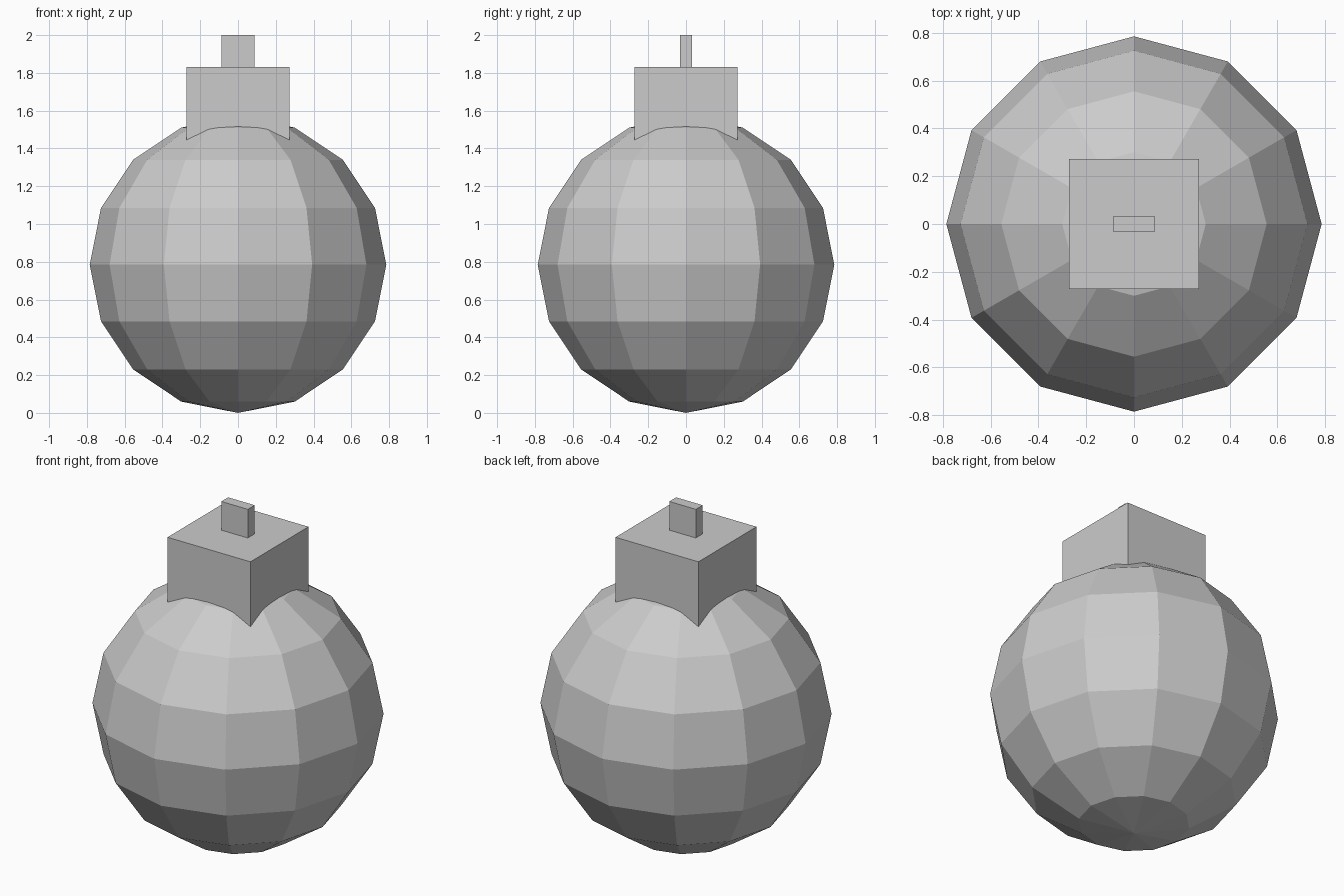
import bpy
import bmesh
from mathutils import Matrix

old = bpy.data.objects.get("Cube")
if old:
    bpy.data.objects.remove(old, do_unlink=True)

GREY = (0.6, 0.6, 0.6, 1.0)
RADIUS = 0.785

mat = bpy.data.materials.new("plain_grey")
mat.use_nodes = True
mat.diffuse_color = GREY
mat.node_tree.nodes["Principled BSDF"].inputs["Base Color"].default_value = GREY


def add_part(name, bm):
    mesh = bpy.data.meshes.new(name)
    bm.to_mesh(mesh)
    bm.free()
    mesh.materials.append(mat)
    obj = bpy.data.objects.new(name, mesh)
    bpy.context.collection.objects.link(obj)
    return obj


def add_box(name, size, bottom, top):
    bm = bmesh.new()
    move = Matrix.Translation((0, 0, (bottom + top) / 2))
    scale = Matrix.Diagonal((size[0], size[1], top - bottom, 1))
    bmesh.ops.create_cube(bm, size=1, matrix=move @ scale)
    return add_part(name, bm)


# Faceted ball
ball = bmesh.new()
bmesh.ops.create_uvsphere(ball, u_segments=12, v_segments=8, radius=RADIUS,
                          matrix=Matrix.Translation((0, 0, RADIUS)))
add_part("ball", ball)

# Square cap sunk into the ball, with a thin hanger tab on top
add_box("cap", (0.544, 0.544), 1.286, 1.83)
add_box("hanger_tab", (0.174, 0.064), 1.8, 2.0)
